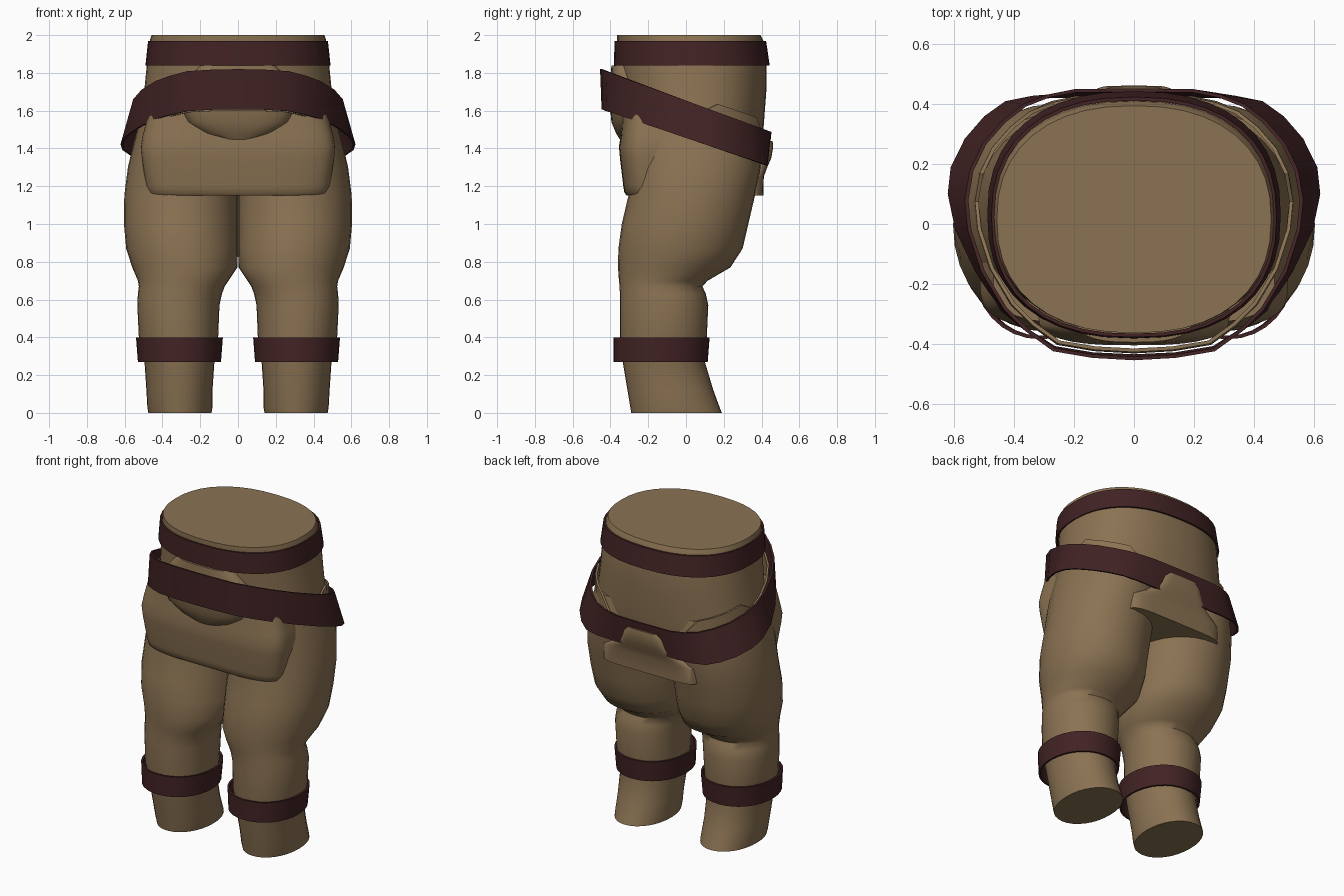
import bpy, bmesh, math
from mathutils import Vector

if "Cube" in bpy.data.objects:
    bpy.data.objects.remove(bpy.data.objects["Cube"])


def material(name, rgb):
    m = bpy.data.materials.new(name)
    m.diffuse_color = (*rgb, 1)
    m.use_nodes = True
    m.node_tree.nodes["Principled BSDF"].inputs["Base Color"].default_value = m.diffuse_color
    return m


CLOTH = material("tan cloth", (0.258, 0.17, 0.086))
LEATHER = material("dark leather", (0.054, 0.0165, 0.0175))


def finish(name, bm, mat, angle=40):
    bmesh.ops.recalc_face_normals(bm, faces=bm.faces)
    me = bpy.data.meshes.new(name)
    bm.to_mesh(me)
    bm.free()
    me.materials.append(mat)
    ob = bpy.data.objects.new(name, me)
    bpy.context.collection.objects.link(ob)
    bpy.ops.object.select_all(action='DESELECT')
    bpy.context.view_layer.objects.active = ob
    ob.select_set(True)
    bpy.ops.object.shade_smooth_by_angle(angle=math.radians(angle))
    return ob


def ring(x0, x1, y0, y1, z, power, n):
    """Rounded-rectangle outline filling the given bounds."""
    pts = []
    for i in range(n):
        a = 2 * math.pi * i / n
        c, s = math.cos(a), math.sin(a)
        pts.append(Vector(((x0 + x1) / 2 + (x1 - x0) / 2 * math.copysign(abs(c) ** (2 / power), c),
                           (y0 + y1) / 2 + (y1 - y0) / 2 * math.copysign(abs(s) ** (2 / power), s), z)))
    return pts


def skin(bm, rings, closed=False):
    rows = [[bm.verts.new(p) for p in r] for r in rings]
    n = len(rows[0])
    pairs = list(zip(rows, rows[1:])) + ([(rows[-1], rows[0])] if closed else [])
    for a, b in pairs:
        for i in range(n):
            j = (i + 1) % n
            bm.faces.new((a[i], a[j], b[j], b[i]))
    if not closed:
        bm.faces.new(rows[0][::-1])
        bm.faces.new(rows[-1])


def loft(name, levels, mat=CLOTH, power=2.3, n=32, angle=40):
    """levels: (z, x0, x1, y0, y1) from bottom to top."""
    bm = bmesh.new()
    skin(bm, [ring(x0, x1, y0, y1, z, power, n) for z, x0, x1, y0, y1 in levels])
    return finish(name, bm, mat, angle)


def strap(name, low, high, mat=LEATHER, thick=0.012):
    """Thin closed band between two outlines."""
    def inner(r):
        c = sum(r, Vector()) / len(r)
        return [p - Vector((p.x - c.x, p.y - c.y, 0)).normalized() * thick for p in r]
    bm = bmesh.new()
    skin(bm, [low, high, inner(high), inner(low)], closed=True)
    return finish(name, bm, mat)


# Legs and leg straps, one per side
LEG = [(0, .14, .475, -.29, .19), (.03, .135, .48, -.295, .178), (.12, .135, .485, -.31, .145),
       (.27, .125, .495, -.335, .1), (.4, .105, .525, -.35, .11), (.57, .098, .533, -.35, .118),
       (.63, .085, .53, -.35, .105), (.67, .07, .525, -.352, .087), (.7, .05, .53, -.355, .115),
       (.77, .003, .56, -.36, .235), (.87, 0, .592, -.358, .3), (1.0, 0, .604, -.34, .33),
       (1.15, 0, .602, -.305, .365), (1.3, 0, .583, -.3, .395), (1.42, 0, .555, -.3, .4),
       (1.55, .02, .52, -.28, .37)]


def mirrored(x0, x1, s):
    return (x0, x1) if s > 0 else (-x1, -x0)


for s, side in ((1, "right"), (-1, "left")):
    loft(side + "_leg", [(z, *mirrored(a, b, s), c, d) for z, a, b, c, d in LEG], power=2.08, angle=60)
    strap(side + "_leg_strap",
          ring(*mirrored(.09, .53, s), -.385, .115, .27, 2.1, 32),
          ring(*mirrored(.08, .54, s), -.385, .125, .4, 2.1, 32))

# Torso
loft("torso", [(1.28, -.5, .5, -.3, .37), (1.4, -.545, .545, -.32, .4), (1.5, -.53, .53, -.33, .41),
               (1.7, -.497, .497, -.345, .425), (1.84, -.483, .483, -.355, .425),
               (1.97, -.467, .467, -.364, .41), (2.0, -.458, .458, -.364, .395)], n=40)

# Front skirt panel with a rolled hem, and the back panel
loft("front_panel", [(1.15, -.465, .465, -.312, .03), (1.165, -.478, .478, -.326, .03),
                     (1.2, -.488, .488, -.332, .03), (1.35, -.51, .51, -.35, .03),
                     (1.41, -.515, .515, -.355, .03), (1.47, -.505, .505, -.345, .03),
                     (1.6, -.47, .47, -.335, .03)], power=4, n=64)
loft("back_panel", [(1.15, -.34, .34, .1, .409), (1.25, -.34, .34, .1, .412),
                    (1.3, -.24, .24, .1, .43), (1.35, -.18, .18, .1, .452),
                    (1.41, -.15, .15, .1, .462), (1.44, -.12, .12, .1, .458)], power=6, n=40)

# Bulging pouch tucked behind the hip belt
loft("front_pouch", [(1.44, -.08, .08, -.345, -.2), (1.48, -.19, .19, -.37, -.2),
                     (1.54, -.27, .27, -.395, -.2), (1.65, -.32, .32, -.405, -.2),
                     (1.76, -.27, .27, -.4, -.2), (1.84, -.2, .2, -.395, -.2)], power=2.8)

# Waist belt
strap("waist_belt", ring(-.49, .49, -.382, .443, 1.84, 2.35, 40),
      ring(-.476, .476, -.378, .424, 1.97, 2.35, 40))

# Tilted hip belt: lower and upper half outlines mirrored across the middle
LOW = [(0, -.447), (.14, -.44), (.27, -.418), (.36, -.36), (.445, -.29), (.53, -.16), (.597, -.02),
       (.622, .1), (.612, .19), (.565, .285), (.5, .36), (.43, .41), (.34, .428), (.21, .432), (0, .43)]
HIGH = [(0, -.455), (.14, -.447), (.27, -.425), (.36, -.36), (.435, -.285), (.51, -.16), (.555, -.02),
        (.565, .08), (.548, .18), (.505, .27), (.44, .345), (.37, .4), (.29, .432), (.2, .45), (0, .453)]


def hip_ring(half, scale, front, back, bump=0):
    pts = []
    for x, y in half + [(-x, y) for x, y in half[-2:0:-1]]:
        z = front + (back - front) * (y + .455) / .9
        pts.append(Vector((x * scale, y * scale, z + (bump if .15 < y < .42 else 0))))
    return pts


strap("hip_belt", hip_ring(LOW, 1, 1.61, 1.305), hip_ring(HIGH, 1, 1.82, 1.49))

# Cloth edge showing above the back corners of the hip belt
strap("tunic_edge", hip_ring(HIGH, .95, 1.6, 1.36), hip_ring(HIGH, .94, 1.76, 1.47, .08), CLOTH)
